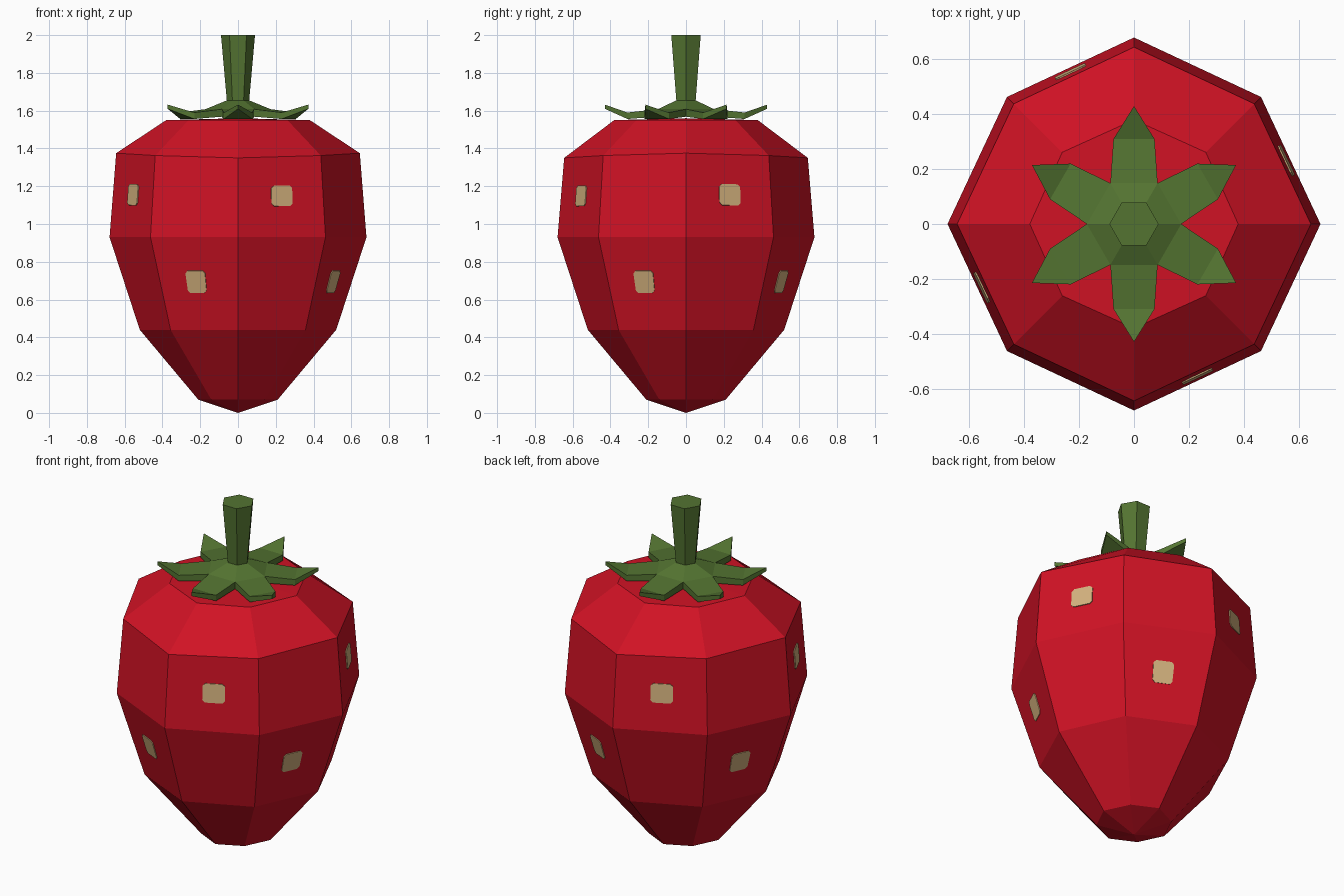
import bpy, math
from mathutils import Vector

if "Cube" in bpy.data.objects:
    bpy.data.objects.remove(bpy.data.objects["Cube"])


def material(name, rgb):
    m = bpy.data.materials.new(name)
    m.diffuse_color = (*rgb, 1)
    m.use_nodes = True
    m.node_tree.nodes["Principled BSDF"].inputs["Base Color"].default_value = m.diffuse_color
    return m


RED = material("berry red", (0.63, 0.006, 0.018))
GREEN = material("leaf green", (0.088, 0.175, 0.031))
TAN = material("seed tan", (0.66, 0.45, 0.21))


def build(name, verts, faces, mat):
    me = bpy.data.meshes.new(name)
    me.from_pydata([tuple(v) for v in verts], [], faces)
    me.materials.append(mat)
    ob = bpy.data.objects.new(name, me)
    bpy.context.collection.objects.link(ob)
    return ob


def polar(r, deg, z):
    a = math.radians(deg)
    return Vector((r * math.cos(a), r * math.sin(a), z))


def bridge(a, b, n):
    return [(a + i, a + (i + 1) % n, b + (i + 1) % n, b + i) for i in range(n)]


# Berry body: eight-sided rings (radius on axes, radius on diagonals, z, z tilt)
rings = [(0.21, 0.20, 0.07, 0), (0.52, 0.505, 0.44, 0), (0.68, 0.655, 0.93, 0),
         (0.645, 0.62, 1.3625, 0.0125), (0.38, 0.37, 1.55, 0)]


def ring_point(k, i):
    axis, diag, z, tilt = rings[k]
    return polar(diag if i % 2 else axis, 45 * i, z + tilt * math.cos(math.radians(90 * i)))


verts = [ring_point(k, i) for k in range(5) for i in range(8)]
faces = [f for k in range(4) for f in bridge(8 * k, 8 * k + 8, 8)]
verts += [Vector((0, 0, 0)), Vector((0, 0, 1.56))]
for i in range(8):
    j = (i + 1) % 8
    faces += [(40, j, i), (41, 32 + i, 32 + j)]
build("berry_body", verts, faces, RED)


# Seeds: thin plates laid on alternating faces of the two middle bands
def seed(name, k, i, u0, u1, v0, v1):
    a, b = ring_point(k, i), ring_point(k, i + 1)
    d, c = ring_point(k + 1, i), ring_point(k + 1, i + 1)
    n = (b - a).cross(d - a).normalized()
    shape = [(.12, 0), (.88, 0), (1, .12), (1, .88), (.88, 1), (.12, 1), (0, .88), (0, .12)]
    out = []
    for lift in (-0.003, 0.005):
        for s, t in shape:
            u, v = u0 + (u1 - u0) * s, v0 + (v1 - v0) * t
            out.append(a.lerp(b, u).lerp(d.lerp(c, u), v) + n * lift)
    build(name, out, [tuple(range(7, -1, -1)), tuple(range(8, 16))] + bridge(0, 8, 8), TAN)


for q in range(4):
    seed(f"upper_seed_{q + 1}", 2, 2 * q, 0.39, 0.635, 0.385, 0.64)
    seed(f"lower_seed_{q + 1}", 1, 2 * q + 1, 0.345, 0.59, 0.40, 0.64)

# Leaf crown: six-pointed, sloping from hub, tips curling upward
top, bottom = [], []
for i in range(6):
    v = 60 * i
    for r, ang, z, thick in ((0.058, v, 1.655, 0.08), (0.172, v, 1.608, 0.04),
                             (0.319, v + 16.4, 1.59, 0.034), (0.43, v + 30, 1.632, 0.022),
                             (0.319, v + 43.6, 1.59, 0.034)):
        top.append(polar(r, ang, z))
        bottom.append(polar(r, ang, z - thick))
faces = []
for i in range(6):
    h, v, s, t, e = range(5 * i, 5 * i + 5)
    h2 = 5 * ((i + 1) % 6)
    v2 = h2 + 1
    for f in ((h, v, v2, h2), (v, s, e, v2), (s, t, e)):
        faces += [f, tuple(x + 30 for x in reversed(f))]
    for a, b in ((v, s), (s, t), (t, e), (e, v2)):
        faces.append((b, a, a + 30, b + 30))
hub = [5 * i for i in range(6)]
faces += [tuple(hub), tuple(x + 30 for x in reversed(hub))]
build("leaf_crown", top + bottom, faces, GREEN)

# Stem: six-sided, flaring toward the top
stem = [polar(r, 60 * i, z) for r, z in ((0.058, 1.64), (0.09, 2.0)) for i in range(6)]
build("stem", stem, [tuple(range(5, -1, -1)), tuple(range(6, 12))] + bridge(0, 6, 6), GREEN)
